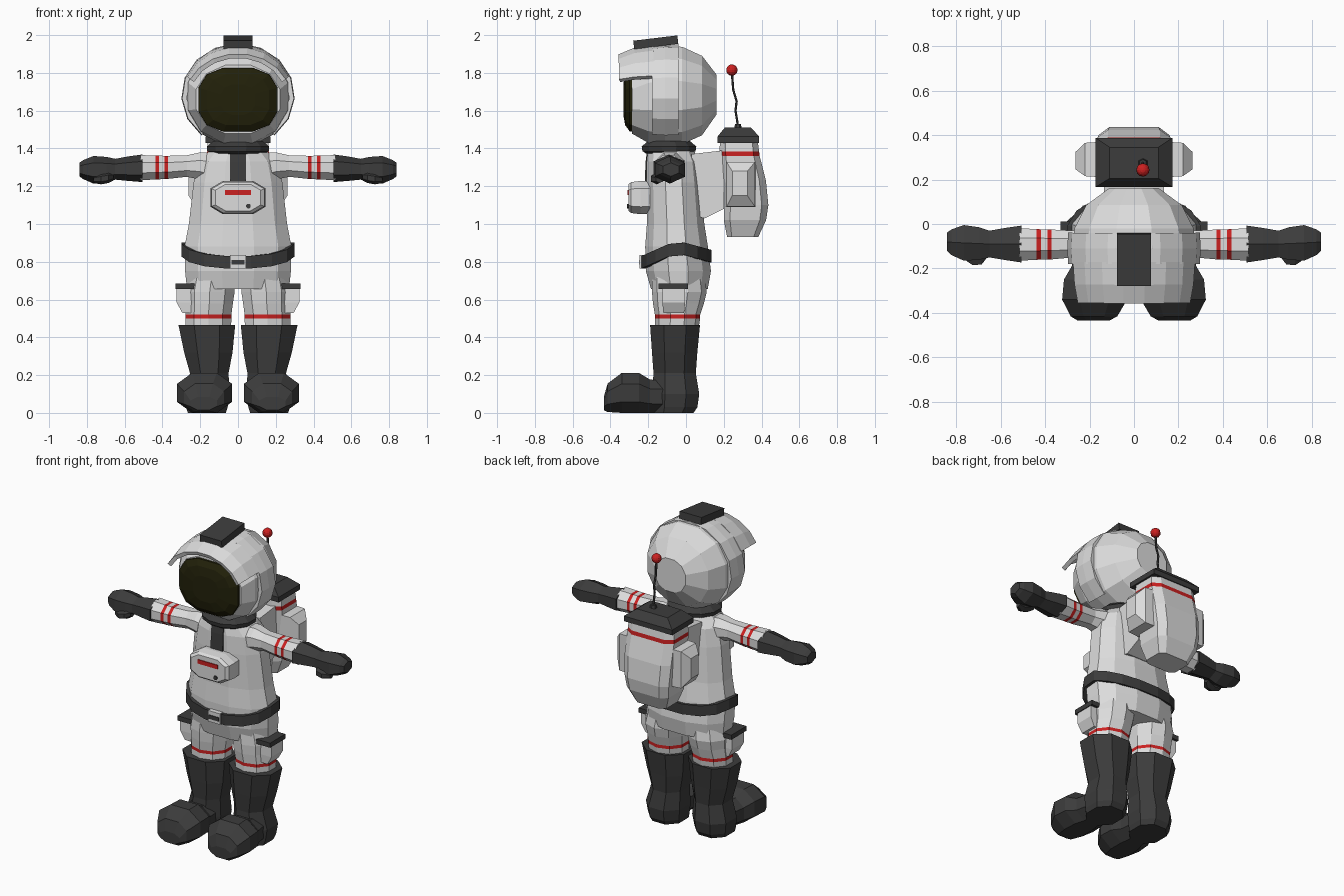
import bpy, bmesh, math
from mathutils import Vector, Matrix


def material(name, col):
    m = bpy.data.materials.new(name)
    m.diffuse_color = (*col, 1)
    return m


WHITE = material("suit_white", (0.72, 0.72, 0.72))
DARK = material("dark_rubber", (0.045, 0.045, 0.045))
RED = material("red_trim", (0.6, 0.015, 0.015))
VISOR = material("visor_glass", (0.016, 0.015, 0.003))


def ring(axis, t, c, r, n=8, p=2.0):
    """Superellipse section across an axis, scaled to fill its half sizes r."""
    pts = []
    for i in range(n):
        a = 2 * math.pi * (i + 0.5) / n
        pts.append([math.copysign(abs(f) ** (2 / p), f) for f in (math.cos(a), math.sin(a))])
    m = [max(abs(q[k]) for q in pts) for k in (0, 1)]
    out = []
    for u, v in pts:
        u, v = c[0] + r[0] * u / m[0], c[1] + r[1] * v / m[1]
        out.append({'x': (t, u, v), 'y': (u, t, v), 'z': (u, v, t)}[axis])
    return out


def loft(name, rings, mats, seg=None, caps=True, closed=True, wrap=False, mirror=False):
    """Skin rings of points; seg gives the material index of each segment."""
    bm = bmesh.new()
    vs = [[bm.verts.new(q) for q in r] for r in rings]
    n, k = len(rings[0]), len(rings)
    for s in range(k if wrap else k - 1):
        a, b = vs[s], vs[(s + 1) % k]
        for i in range(n if closed else n - 1):
            j = (i + 1) % n
            f = bm.faces.new((a[i], a[j], b[j], b[i]))
            f.material_index = seg[s] if seg else 0
    if caps:
        bm.faces.new(vs[0]).material_index = seg[0] if seg else 0
        bm.faces.new(vs[-1]).material_index = seg[-1] if seg else 0
    bmesh.ops.recalc_face_normals(bm, faces=bm.faces)
    me = bpy.data.meshes.new(name)
    bm.to_mesh(me)
    bm.free()
    for m in mats:
        me.materials.append(m)
    ob = bpy.data.objects.new(name, me)
    bpy.context.collection.objects.link(ob)
    if mirror:
        ob.modifiers.new("mirror", 'MIRROR').use_mirror_merge = False
    return ob


def tube(name, axis, rows, mats, n=8, p=2.0, **kw):
    """Rows are (position, centre a, centre b, half size a, half size b)."""
    return loft(name, [ring(axis, t, (a, b), (ra, rb), n, p) for t, a, b, ra, rb in rows], mats, **kw)


def box(name, c, size, mat, tilt=0.0, **kw):
    x, y, z = (s / 2 for s in size)
    rot = Matrix.Rotation(tilt, 3, 'X')
    rings = [[Vector(c) + rot @ Vector(q) for q in ring('z', h, (0, 0), (x, y), 4)] for h in (-z, z)]
    return loft(name, rings, [mat], **kw)


# Torso
tube("torso", 'z', [(0.655, 0, -0.035, 0.27, 0.15), (0.75, 0, -0.04, 0.28, 0.172),
                    (0.88, 0, -0.05, 0.283, 0.166), (1.0, 0, -0.055, 0.26, 0.152),
                    (1.22, 0, -0.065, 0.235, 0.145), (1.33, 0, -0.07, 0.21, 0.138),
                    (1.39, 0, -0.08, 0.15, 0.122)], [WHITE], n=12, p=2.2)
tube("neck_ring", 'z', [(1.365, 0, -0.09, 0.13, 0.11), (1.385, 0, -0.09, 0.16, 0.14),
                        (1.41, 0, -0.09, 0.165, 0.145), (1.44, 0, -0.09, 0.13, 0.11)], [DARK], n=12)

# Belt dips at the front and a little at the back
belt = []
for rx, ry, h in ((0.30, 0.185, -0.033), (0.30, 0.185, 0.033), (0.25, 0.14, 0.033), (0.25, 0.14, -0.033)):
    row = []
    for x, y, z in ring('z', 0.88 + h, (0, -0.05), (rx, ry), 16, 2.2):
        d = (y + 0.05) / ry
        row.append((x, y, z - (0.082 * -d if d < 0 else 0.05 * d)))
    belt.append(row)
loft("belt", belt, [DARK], caps=False, wrap=True)
box("buckle", (0, -0.23, 0.80), (0.085, 0.03, 0.07), WHITE)
box("buckle_inset", (0, -0.246, 0.797), (0.07, 0.006, 0.025), DARK)

# Chest strip and control box
loft("chest_strip", [[(-0.043, y, z), (0.043, y, z), (0.043, y + 0.03, z), (-0.043, y + 0.03, z)]
                     for y, z in ((-0.219, 1.2), (-0.214, 1.33), (-0.206, 1.392))], [DARK])
tube("chest_box", 'y', [(-0.19, 0, 1.14, 0.14, 0.085), (-0.24, 0, 1.14, 0.145, 0.088),
                        (-0.29, 0, 1.14, 0.14, 0.082), (-0.305, 0, 1.14, 0.12, 0.07)], [WHITE], n=8, p=3)
box("chest_box_label", (0, -0.306, 1.167), (0.14, 0.008, 0.026), RED)
tube("chest_box_button", 'y', [(-0.30, 0.055, 1.095, 0.012, 0.012), (-0.312, 0.055, 1.095, 0.012, 0.012)], [DARK])

# Arms with two red stripes
tube("arm", 'x', [(0.12, -0.08, 1.29, 0.085, 0.085), (0.2, -0.085, 1.307, 0.075, 0.072),
                  (0.27, -0.09, 1.307, 0.06, 0.057), (0.37, -0.092, 1.30, 0.067, 0.061),
                  (0.39, -0.092, 1.30, 0.067, 0.061), (0.418, -0.092, 1.299, 0.068, 0.063),
                  (0.438, -0.092, 1.299, 0.069, 0.063), (0.515, -0.092, 1.298, 0.073, 0.067)],
     [WHITE, RED], seg=[0, 0, 0, 1, 0, 1, 0], mirror=True)
tube("glove", 'x', [(0.505, -0.09, 1.295, 0.083, 0.073), (0.58, -0.09, 1.293, 0.072, 0.065),
                    (0.65, -0.09, 1.29, 0.06, 0.055), (0.695, -0.088, 1.287, 0.073, 0.068),
                    (0.765, -0.085, 1.287, 0.08, 0.073), (0.82, -0.082, 1.288, 0.058, 0.05),
                    (0.84, -0.08, 1.288, 0.042, 0.036)], [DARK], n=6, mirror=True)
tube("thumb", 'x', [(0.66, -0.13, 1.25, 0.02, 0.02), (0.685, -0.15, 1.245, 0.032, 0.028),
                    (0.725, -0.155, 1.238, 0.03, 0.028), (0.765, -0.14, 1.235, 0.018, 0.018)],
     [DARK], n=6, mirror=True)

# Legs, pockets and boots
tube("leg", 'z', [(0.72, 0.14, -0.04, 0.125, 0.14), (0.64, 0.15, -0.035, 0.132, 0.145),
                  (0.58, 0.152, -0.04, 0.125, 0.135), (0.52, 0.157, -0.045, 0.122, 0.12),
                  (0.50, 0.157, -0.045, 0.122, 0.12), (0.44, 0.157, -0.05, 0.12, 0.115)],
     [WHITE, RED], seg=[0, 0, 0, 1, 0], n=10, mirror=True)
tube("leg_pocket", 'z', [(0.53, 0.265, -0.065, 0.03, 0.055), (0.585, 0.28, -0.065, 0.045, 0.06),
                         (0.66, 0.28, -0.065, 0.045, 0.06)], [WHITE], n=4, mirror=True)
box("pocket_flap", (0.28, -0.067, 0.67), (0.10, 0.155, 0.03), DARK, mirror=True)
tube("boot_shaft", 'z', [(0, 0.165, -0.07, 0.10, 0.11), (0.03, 0.165, -0.06, 0.11, 0.12),
                         (0.10, 0.165, -0.055, 0.12, 0.125), (0.21, 0.152, -0.06, 0.102, 0.112),
                         (0.32, 0.157, -0.06, 0.128, 0.12), (0.465, 0.165, -0.058, 0.15, 0.132)],
     [DARK], n=8, p=2.2, mirror=True)
tube("boot_toe", 'y', [(-0.05, 0.165, 0.085, 0.09, 0.085), (-0.19, 0.17, 0.088, 0.11, 0.088),
                       (-0.25, 0.175, 0.106, 0.14, 0.106), (-0.34, 0.177, 0.106, 0.146, 0.106),
                       (-0.415, 0.18, 0.08, 0.105, 0.075), (-0.435, 0.182, 0.05, 0.07, 0.035)],
     [DARK], n=8, p=2.2, mirror=True)

# Helmet shell and visor
tube("helmet", 'y', [(0.162, 0, 1.685, 0.11, 0.105), (0.085, 0, 1.68, 0.215, 0.21),
                     (-0.02, 0, 1.68, 0.268, 0.258), (-0.11, 0, 1.68, 0.275, 0.262),
                     (-0.20, 0, 1.675, 0.262, 0.245), (-0.285, 0, 1.66, 0.222, 0.182)],
     [WHITE], n=12, p=2.15)
tube("visor", 'y', [(-0.26, 0, 1.658, 0.212, 0.17), (-0.298, 0, 1.658, 0.208, 0.168),
                    (-0.322, 0, 1.658, 0.165, 0.135), (-0.332, 0, 1.658, 0.09, 0.08)],
     [VISOR], n=12, p=2.7)


def arc(y, rx, rz, a0, a1, n):
    out = []
    for i in range(n):
        a = math.radians(a0 + (a1 - a0) * i / (n - 1))
        out.append((rx * math.cos(a), y, 1.68 + rz * math.sin(a)))
    return out


def shell(name, rows, a0, a1, n):
    ob = loft(name, [arc(*r, a0, a1, n) for r in rows], [WHITE], caps=False, closed=False)
    mod = ob.modifiers.new("thickness", 'SOLIDIFY')
    mod.thickness, mod.offset = 0.025, 0


# Hood band around the helmet, and the brim over the visor
shell("hood_band", [(-0.04, 0.284, 0.262), (-0.11, 0.288, 0.264), (-0.178, 0.284, 0.258)], -50, 230, 13)
shell("hood_brim", [(-0.17, 0.285, 0.26), (-0.27, 0.278, 0.245), (-0.352, 0.262, 0.21)], 22, 158, 8)
box("helmet_lamp", (0, -0.16, 1.962), (0.155, 0.235, 0.045), DARK, tilt=0.12)

# Backpack
tube("backpack", 'z', [(0.93, 0, 0.30, 0.11, 0.082), (1.02, 0, 0.312, 0.148, 0.112),
                       (1.10, 0, 0.318, 0.158, 0.118), (1.23, 0, 0.305, 0.165, 0.118),
                       (1.36, 0, 0.285, 0.165, 0.105), (1.385, 0, 0.282, 0.165, 0.105),
                       (1.435, 0, 0.28, 0.16, 0.10)],
     [WHITE, RED], seg=[0, 0, 0, 0, 1, 0], n=8, p=5)
tube("backpack_lid", 'z', [(1.43, 0, 0.277, 0.172, 0.11), (1.463, 0, 0.277, 0.172, 0.11),
                           (1.51, 0, 0.275, 0.11, 0.07)], [DARK], n=4)
tube("backpack_pod", 'x', [(0.14, 0.29, 1.21, 0.08, 0.12), (0.22, 0.29, 1.21, 0.075, 0.118),
                           (0.262, 0.285, 1.215, 0.04, 0.065)], [WHITE], n=4, mirror=True)
loft("backpack_mount", [[(x, 0.0, 1.05), (x, 0.10, 1.03), (x, 0.2, 1.08), (x, 0.2, 1.39), (x, 0.03, 1.37)]
                        for x in (-0.135, 0.135)], [WHITE])

# Antenna
tube("antenna_base", 'z', [(1.50, 0.04, 0.275, 0.022, 0.022), (1.53, 0.04, 0.275, 0.015, 0.015)], [DARK], n=6)
tube("antenna_rod", 'z', [(1.52, 0.04, 0.275, 0.006, 0.006), (1.60, 0.04, 0.262, 0.006, 0.006),
                          (1.65, 0.04, 0.268, 0.006, 0.006), (1.71, 0.04, 0.25, 0.006, 0.006),
                          (1.80, 0.04, 0.243, 0.006, 0.006)], [DARK], n=6)
bpy.ops.mesh.primitive_uv_sphere_add(segments=12, ring_count=8, radius=0.03, location=(0.04, 0.243, 1.815))
ball = bpy.context.object
ball.name = "antenna_ball"
ball.data.materials.append(RED)
